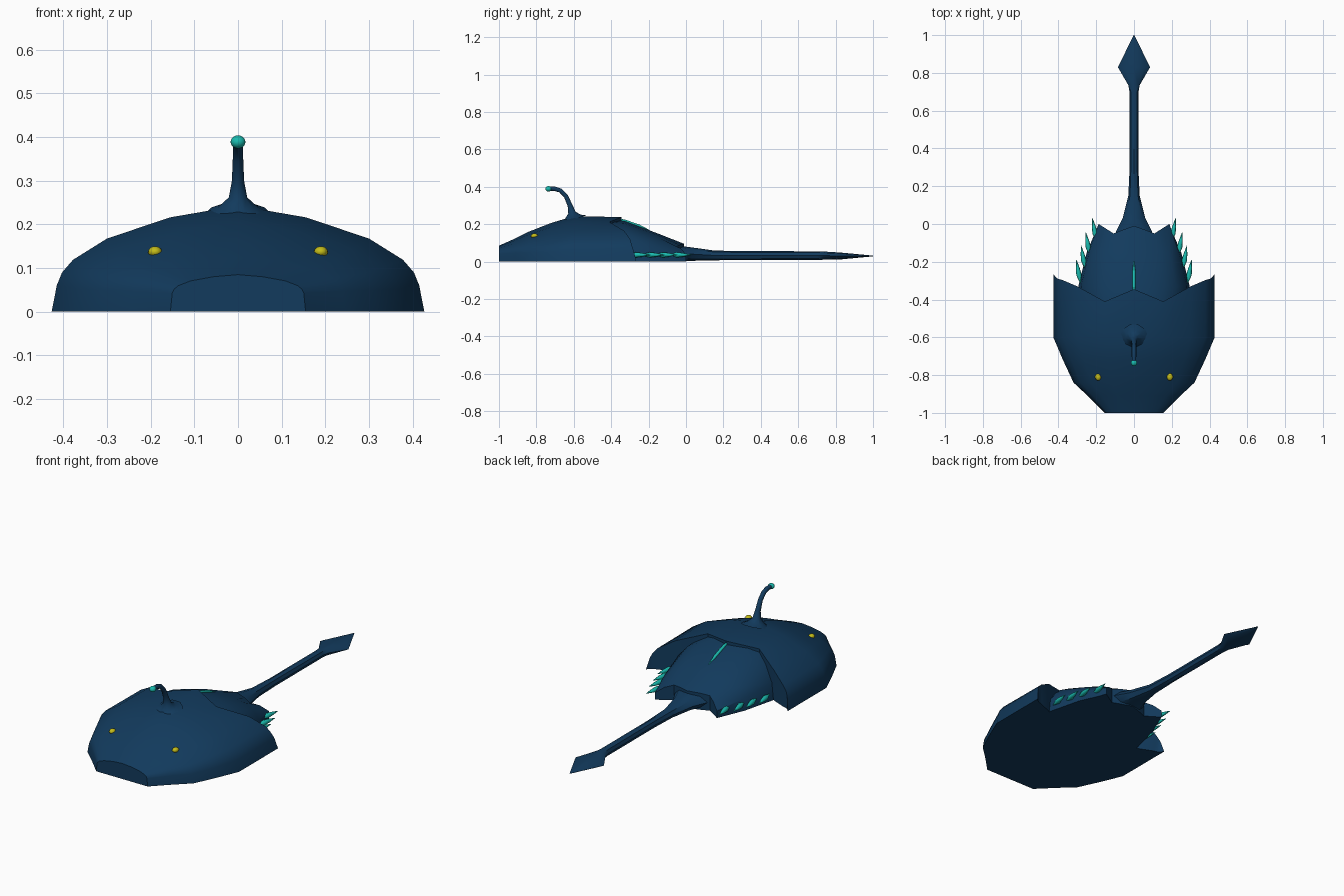
import bpy, bmesh
from math import cos, sin, pi, radians
from mathutils import Vector

if "Cube" in bpy.data.objects:
    bpy.data.objects.remove(bpy.data.objects["Cube"])


def material(name, color):
    m = bpy.data.materials.new(name)
    m.diffuse_color = (*color, 1)
    m.use_nodes = True
    m.node_tree.nodes["Principled BSDF"].inputs["Base Color"].default_value = m.diffuse_color
    return m


NAVY = material("navy", (0.006, 0.043, 0.11))
TEAL = material("teal", (0.01, 0.5, 0.43))
YELLOW = material("yellow", (0.55, 0.5, 0.01))


def finish(obj, mat, angle=40):
    obj.data.materials.append(mat)
    bpy.ops.object.select_all(action='DESELECT')
    obj.select_set(True)
    bpy.context.view_layer.objects.active = obj
    bpy.ops.object.shade_smooth_by_angle(angle=radians(angle))


def loft(name, rings, mat, angle=40):
    """Skin closed rings; caps pair vertex i with vertex n - i."""
    bm = bmesh.new()
    vs = [[bm.verts.new(p) for p in r] for r in rings]
    n = len(vs[0])
    for a, b in zip(vs, vs[1:]):
        for i in range(n):
            j = (i + 1) % n
            bm.faces.new((a[i], a[j], b[j], b[i]))
    for ring in (vs[0], vs[-1]):
        for i in range(n // 2):
            ids = dict.fromkeys((i, i + 1, (n - i - 1) % n, (n - i) % n))
            bm.faces.new([ring[k] for k in ids])
    bmesh.ops.recalc_face_normals(bm, faces=bm.faces)
    me = bpy.data.meshes.new(name)
    bm.to_mesh(me)
    bm.free()
    obj = bpy.data.objects.new(name, me)
    bpy.context.collection.objects.link(obj)
    finish(obj, mat, angle)


def arch(ys, w, h, us, zs, k=1.0):
    """Arched section with a flat bottom, mirrored in x; ys may vary per column."""
    half = [(u * w, y, h * z ** k) for u, z, y in zip(us, zs, ys)]
    top = [(-x, y, z) for x, y, z in reversed(half[1:])] + half
    return top + [(x, y, 0) for x, y, z in reversed(top[1:-1])]


def tube(name, pts, radii, mat, sides=10):
    pts = [Vector(p) for p in pts]
    rings = []
    for i, (p, r) in enumerate(zip(pts, radii)):
        t = (pts[min(i + 1, len(pts) - 1)] - pts[max(i - 1, 0)]).normalized()
        s = Vector((1, 0, 0))
        s = (s - t * s.dot(t)).normalized()
        q = t.cross(s)
        rings.append([p + r * (cos(2 * pi * k / sides) * s + sin(2 * pi * k / sides) * q)
                      for k in range(sides)])
    loft(name, rings, mat, 60)


def ball(name, loc, scale, mat):
    bpy.ops.mesh.primitive_uv_sphere_add(segments=16, ring_count=10, radius=1, location=loc)
    obj = bpy.context.object
    obj.name = name
    obj.scale = scale
    finish(obj, mat, 60)


# Front shell with a scalloped rear edge
us = [0, .363, .703, .885, .944, .972, 1]
zs = [1, .89, .69, .49, .37, .25, 0]
stations = [(-1, .155, .085, .5), (-.91, .245, .125, .7), (-.84, .32, .16, .85),
            (-.72, .376, .207, 1), (-.6, .427, .243, 1)]
rings = [arch([y] * 7, w, h, us, zs, k) for y, w, h, k in stations]
rings.append(arch([-.345, -.41, -.33, -.297, -.29, -.28, -.265], .427, .238, us, zs))
loft("front_shell", rings, NAVY)

# Rear shell tucked under the front one
us = [0, .36, .55, .75, .95, 1]
zs = [1, .94, .86, .72, .4, 0]
stations = [(-.45, .28, .228), (-.33, .295, .218), (-.15, .25, .15)]
rings = [arch([y] * 6, w, h, us, zs) for y, w, h in stations]
rings.append(arch([-.01, -.035, -.05, -.025, 0, -.03], .197, .095, us, zs))
loft("rear_shell", rings, NAVY)

# Tail with a flat diamond tip: y, half width, centre z, half height
tail = [(-.08, .11, .043, .042), (-.04, .095, .043, .042), (.03, .06, .04, .036),
        (.15, .03, .033, .026), (.3, .023, .032, .024), (.7, .024, .032, .023),
        (.735, .03, .032, .022), (.83, .085, .03, .018), (1, .002, .03, .002)]
loft("tail", [[(w * cos(pi * k / 4), y, z + h * sin(pi * k / 4)) for k in range(8)]
              for y, w, z, h in tail], NAVY)

# Curved antenna growing from the shell, with a glowing ball
path = [(-.6, .225), (-.605, .24), (-.61, .262), (-.62, .3), (-.642, .35),
        (-.67, .379), (-.70, .389), (-.735, .39)]
tube("antenna", [(0, y, z) for y, z in path],
     [.075, .045, .021, .014, .012, .012, .012, .011], NAVY)
ball("antenna_ball", (0, -.735, .389), (.017, .017, .015), TEAL)

# Teal ridge on the rear shell
tube("ridge", [(0, -.36, .226), (0, -.33, .218), (0, -.25, .19), (0, -.195, .168)],
     [.004, .008, .008, .001], TEAL)

# Eyes and side spikes, mirrored
for side, s in (("left", -1), ("right", 1)):
    ball("eye_" + side, (s * .19, -.81, .137), (.016, .019, .013), YELLOW)
    for i, (x, y) in enumerate([(.305, -.19), (.28, -.115), (.255, -.045), (.22, .03)]):
        tip = Vector((s * x, y, .036))
        d = Vector((s * .17, 1, 0)).normalized()
        tube(f"spike_{side}_{i + 1}", [tip - d * .125, tip - d * .08, tip - d * .045, tip],
             [.002, .014, .01, .001], TEAL, 8)
